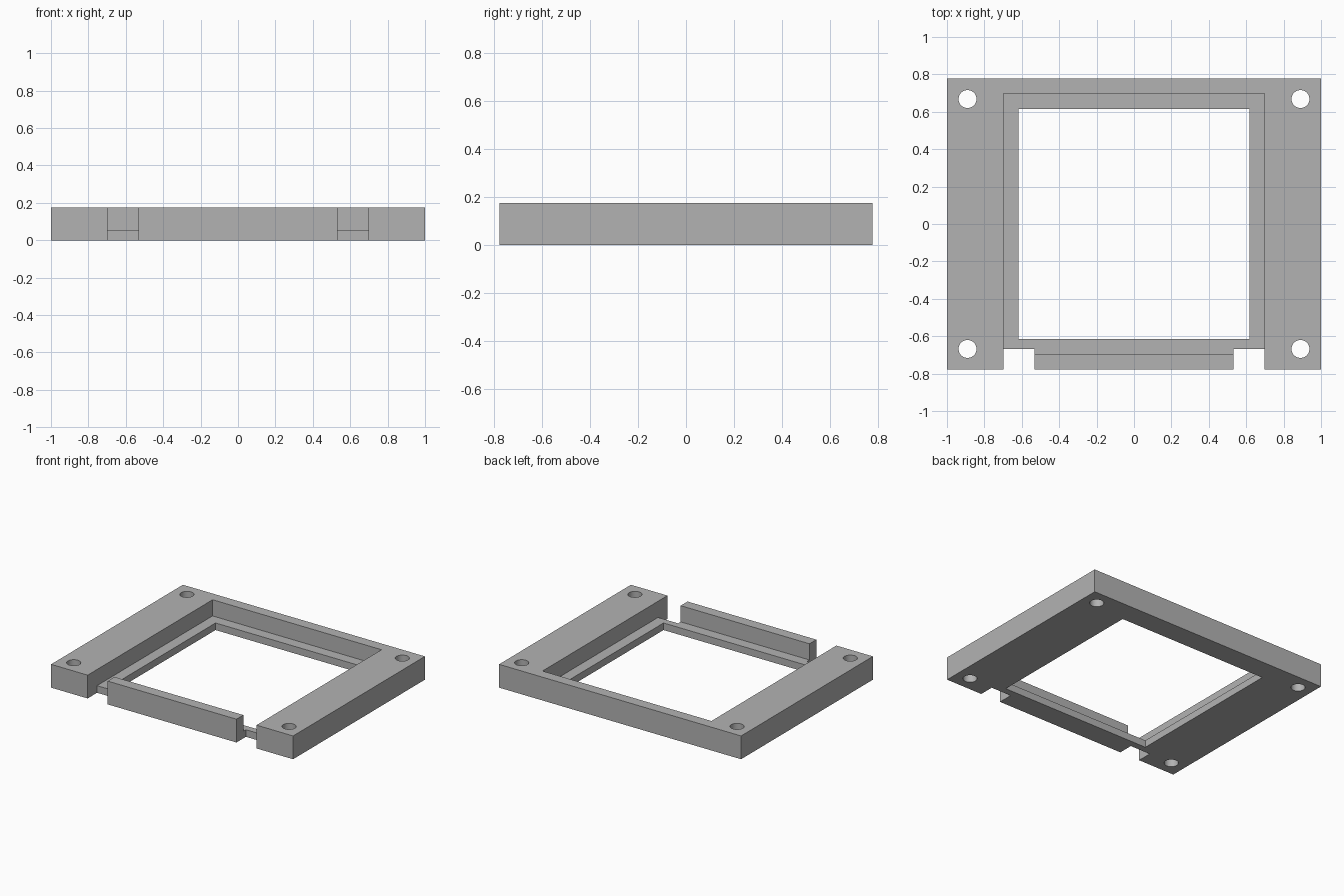
import bpy

if "Cube" in bpy.data.objects:
    bpy.data.objects.remove(bpy.data.objects["Cube"])

HEIGHT = 0.174       # full frame height
LEDGE = 0.053        # height of the inner ledge
HALF_X, HALF_Y = 1.0, 0.778

grey = bpy.data.materials.new("grey")
grey.diffuse_color = (0.45, 0.45, 0.45, 1)
grey.use_nodes = True
grey.node_tree.nodes["Principled BSDF"].inputs["Base Color"].default_value = grey.diffuse_color


def box(name, x0, x1, y0, y1, z0, z1):
    bpy.ops.mesh.primitive_cube_add(
        size=1, location=((x0 + x1) / 2, (y0 + y1) / 2, (z0 + z1) / 2))
    ob = bpy.context.object
    ob.name = name
    ob.scale = (x1 - x0, y1 - y0, z1 - z0)
    bpy.ops.object.transform_apply(location=True, rotation=False, scale=True)
    ob.data.materials.append(grey)
    return ob


def cut(target, cutter):
    mod = target.modifiers.new("cut", 'BOOLEAN')
    mod.operation = 'DIFFERENCE'
    mod.solver = 'EXACT'
    mod.object = cutter
    bpy.ops.object.select_all(action='DESELECT')
    bpy.context.view_layer.objects.active = target
    target.select_set(True)
    bpy.ops.object.modifier_apply(modifier=mod.name)
    bpy.data.objects.remove(cutter)


# Solid plate
frame = box("frame", -HALF_X, HALF_X, -HALF_Y, HALF_Y, 0, HEIGHT)

# Recessed pocket, leaving the ledge
cut(frame, box("pocket_cutter", -0.698, 0.698, -0.697, 0.697, LEDGE, 0.4))

# Open window through the ledge
cut(frame, box("window_cutter", -0.617, 0.617, -0.616, 0.616, -0.2, 0.4))

# Notches on both sides of the front lip
for x0, x1 in ((-0.698, -0.532), (0.532, 0.698)):
    cut(frame, box("notch_cutter", x0, x1, -1.0, -0.667, -0.2, 0.4))

# Corner screw holes
for x in (-0.89, 0.89):
    for y in (-0.668, 0.668):
        bpy.ops.mesh.primitive_cylinder_add(
            vertices=40, radius=0.048, depth=1, location=(x, y, 0))
        hole = bpy.context.object
        hole.name = "hole_cutter"
        hole.data.materials.append(grey)
        cut(frame, hole)

bpy.ops.object.select_all(action='DESELECT')
frame.select_set(True)
bpy.context.view_layer.objects.active = frame
bpy.ops.object.shade_smooth_by_angle()
